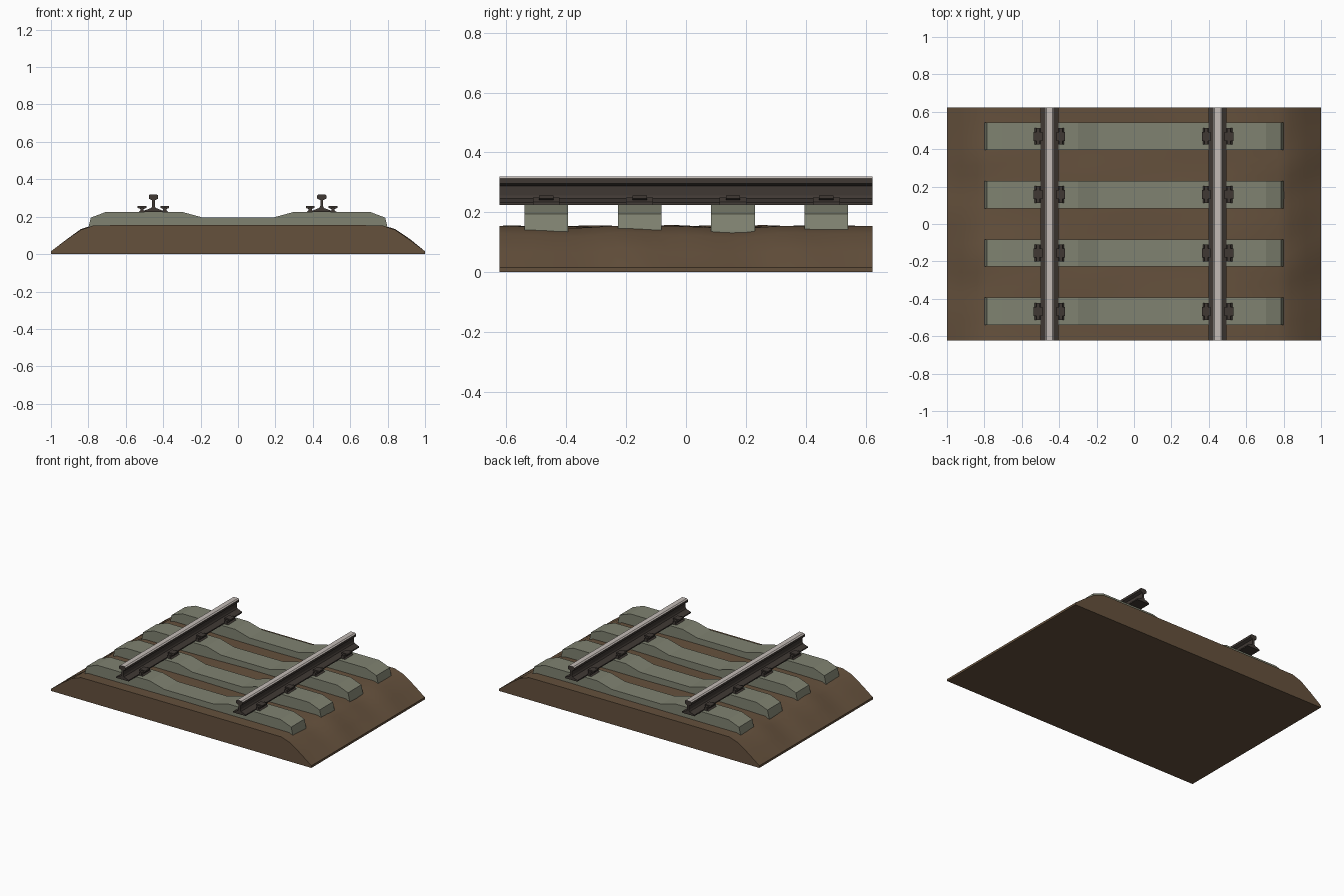
import bpy, bmesh, math

cube = bpy.data.objects.get("Cube")
if cube:
    bpy.data.objects.remove(cube, do_unlink=True)


def material(name, rgb):
    m = bpy.data.materials.new(name)
    m.use_nodes = True
    m.diffuse_color = (*rgb, 1)
    bsdf = m.node_tree.nodes["Principled BSDF"]
    bsdf.inputs["Base Color"].default_value = (*rgb, 1)
    bsdf.inputs["Roughness"].default_value = 0.9
    return m


earth = material("brown ballast", (0.13, 0.082, 0.046))
concrete = material("grey green concrete", (0.215, 0.225, 0.165))
iron = material("dark iron", (0.05, 0.04, 0.034))
steel = material("worn steel", (0.55, 0.5, 0.47))


def finish(name, bm, mats):
    bmesh.ops.recalc_face_normals(bm, faces=bm.faces)
    mesh = bpy.data.meshes.new(name)
    bm.to_mesh(mesh)
    bm.free()
    for m in mats:
        mesh.materials.append(m)
    ob = bpy.data.objects.new(name, mesh)
    bpy.context.collection.objects.link(ob)
    return ob


def add_prism(bm, profile, y0, y1):
    """Extrude an xz outline along y."""
    a = [bm.verts.new((x, y0, z)) for x, z in profile]
    b = [bm.verts.new((x, y1, z)) for x, z in profile]
    bm.faces.new(a)
    bm.faces.new(b[::-1])
    n = len(a)
    for i in range(n):
        j = (i + 1) % n
        bm.faces.new((a[i], b[i], b[j], a[j]))


def mirrored(half):
    """Complete a right-hand outline, listed bottom to top, with its mirror."""
    return half + [(-x, z) for x, z in reversed(half)]


HALF_Y = 0.623

# Ballast bed: lofted cross-sections with gentle unevenness
section = [(-1, 0), (-1, 0.015), (-0.92, 0.075), (-0.84, 0.13), (-0.77, 0.154),
           (-0.5, 0.155), (-0.25, 0.155), (0, 0.155), (0.25, 0.155), (0.5, 0.155),
           (0.77, 0.154), (0.84, 0.13), (0.92, 0.075), (1, 0.015), (1, 0)]
bm = bmesh.new()
rows = []
STEPS = 24
for k in range(STEPS + 1):
    t = k / STEPS
    y = -HALF_Y + 2 * HALF_Y * t
    fade = math.sin(math.pi * t) ** 0.5 if 0 < k < STEPS else 0
    row = []
    for x, z in section:
        if z > 0.02:
            slope = 0.008 if abs(x) > 0.8 else 0.004
            z += fade * slope * (math.sin(11 * y + 4 * x) + 0.5 * math.sin(23 * y - 7 * x) - 0.8)
        row.append(bm.verts.new((x, y, z)))
    rows.append(row)
for a, b in zip(rows, rows[1:]):
    n = len(a)
    for i in range(n):
        j = (i + 1) % n
        bm.faces.new((a[i], a[j], b[j], b[i]))
bm.faces.new(rows[0])
bm.faces.new(rows[-1][::-1])
bed = finish("ballast_bed", bm, [earth])
bpy.ops.object.select_all(action='DESELECT')
bed.select_set(True)
bpy.context.view_layer.objects.active = bed
bpy.ops.object.shade_smooth_by_angle(angle=math.radians(35))

# Concrete sleepers with a lowered middle
sleeper = mirrored([(0.805, 0.08), (0.8, 0.14), (0.787, 0.195), (0.705, 0.226),
                    (0.3, 0.226), (0.19, 0.196)])
SLEEPER_Y = (-0.467, -0.155, 0.157, 0.469)
for i, y in enumerate(SLEEPER_Y):
    bm = bmesh.new()
    add_prism(bm, sleeper, y - 0.073, y + 0.073)
    finish(f"sleeper_{i + 1}", bm, [concrete])

# Rails with a worn running surface, and the clips that hold them
rail = mirrored([(0.048, 0.225), (0.048, 0.233), (0.012, 0.247), (0.007, 0.257),
                 (0.007, 0.288), (0.025, 0.297), (0.025, 0.313), (0.017, 0.32)])
clip_head = [(0.038, 0.247), (0.05, 0.242), (0.072, 0.242), (0.084, 0.247),
             (0.084, 0.257), (0.038, 0.257)]
clip_foot = [(0.035, 0.225), (0.08, 0.225), (0.07, 0.234), (0.07, 0.25),
             (0.052, 0.25), (0.052, 0.234)]
for side, cx in (("right", -0.452), ("left", 0.447)):
    bm = bmesh.new()
    add_prism(bm, [(x + cx, z) for x, z in rail], -HALF_Y, HALF_Y)
    bm.normal_update()
    for f in bm.faces:
        if f.calc_center_median().z > 0.314 and abs(f.normal.y) < 0.5:
            f.material_index = 1
    finish(f"{side}_rail", bm, [iron, steel])

    bm = bmesh.new()
    for y in SLEEPER_Y:
        for s in (-1, 1):
            for shape, half in ((clip_head, 0.024), (clip_foot, 0.045)):
                add_prism(bm, [(cx + s * d, z) for d, z in shape], y - half, y + half)
    finish(f"{side}_rail_clips", bm, [iron])
